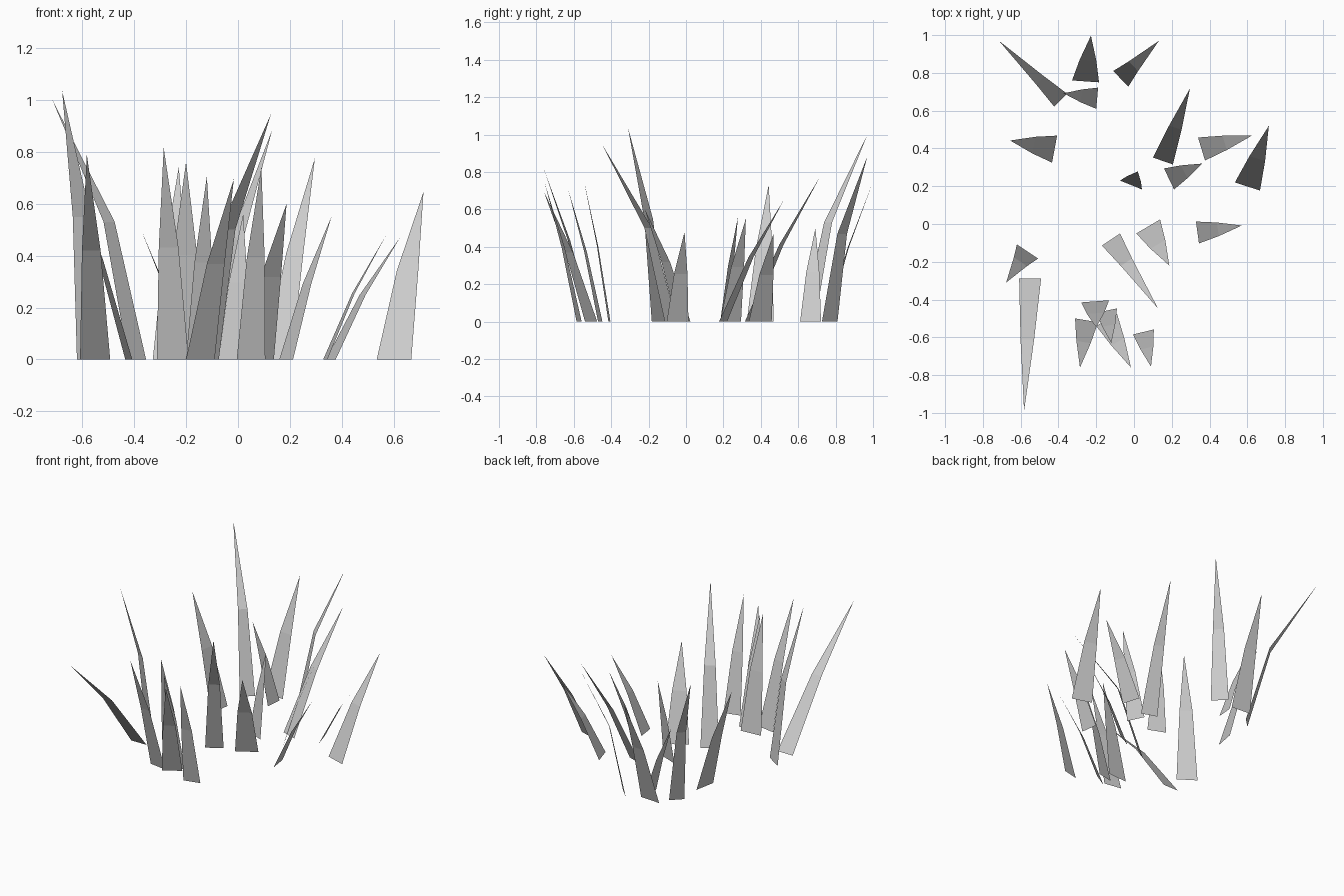
import bpy
from mathutils import Vector

# Each blade: base corner A (x, y), base corner B (x, y), tip (x, y, z)
BLADES = [
    # back of the tuft
    (-.423, .622, -.354, .69, -.715, .97, 1.0),
    (-.328, .76, -.185, .75, -.228, .997, .74),
    (-.11, .81, -.03, .727, .132, .97, .885),
    (-.19, .722, -.20, .61, -.373, .692, .50),
    (.10, .352, .206, .315, .296, .717, .775),
    # middle
    (-.407, .468, -.434, .325, -.656, .442, .73),
    (.339, .458, .376, .336, .624, .468, .47),
    (.534, .22, .667, .177, .714, .52, .645),
    (-.074, .23, .042, .183, .02, .278, .56),
    (.159, .294, .212, .183, .36, .32, .55),
    (.328, .013, .344, -.103, .571, -.008, .48),
    (.012, -.05, .138, .024, .187, -.22, .60),
    (-.17, -.114, -.074, -.05, .127, -.447, .945),
    # front
    (-.62, -.108, -.508, -.183, -.677, -.31, 1.035),
    (-.608, -.289, -.492, -.289, -.582, -.99, .79),
    (-.28, -.415, -.132, -.404, -.20, -.547, .76),
    (-.312, -.5, -.19, -.52, -.286, -.76, .815),
    (-.20, -.54, -.09, -.475, -.016, -.76, .695),
    (-.20, -.47, -.09, -.447, -.12, -.63, .705),
    (-.005, -.585, .105, -.558, .09, -.755, .74),
]


def grass_blade(i, ax, ay, bx, by, tx, ty, h):
    """Flat blade: tapered quad, then a triangle bending outward to the tip."""
    a, b, tip = Vector((ax, ay, 0)), Vector((bx, by, 0)), Vector((tx, ty, h))
    centre, half = (a + b) / 2, (b - a) / 2
    lean = .46 if h < .85 else .33          # tall blades rise straighter first
    mid = centre.lerp(tip, lean)
    mid.z = h * .53
    verts = [a, b, mid + half * .62, mid - half * .62, tip]
    mesh = bpy.data.meshes.new(f"grass_blade_{i:02d}")
    mesh.from_pydata(verts, [], [(0, 1, 2, 3), (3, 2, 4)])
    bpy.context.collection.objects.link(bpy.data.objects.new(mesh.name, mesh))


for i, blade in enumerate(BLADES, 1):
    grass_blade(i, *blade)
